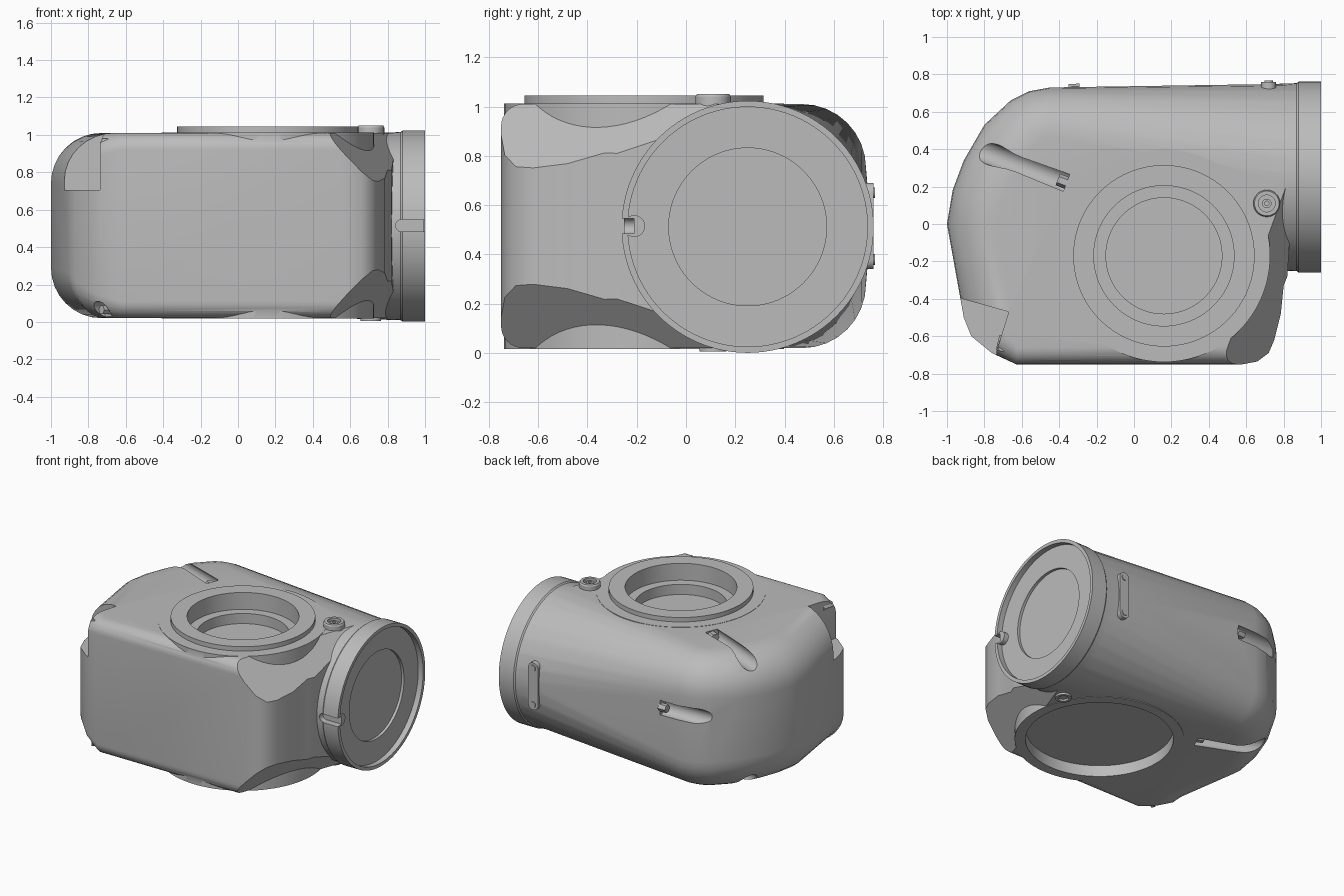
import bpy, bmesh, math
from mathutils import Vector, Matrix

cube = bpy.data.objects.get("Cube")
if cube:
    bpy.data.objects.remove(cube, do_unlink=True)

grey = bpy.data.materials.new("cast_grey")
grey.use_nodes = True
grey.diffuse_color = (0.5, 0.5, 0.5, 1)
grey.node_tree.nodes["Principled BSDF"].inputs["Base Color"].default_value = (0.5, 0.5, 0.5, 1)

MID = 0.515          # half height of the housing
HALF = 0.495
RING = (0.16, -0.17)  # axis of the vertical boss
BARREL = (0.25, 0.512)  # y, z axis of the horizontal barrel


def finish(name, bm):
    bmesh.ops.recalc_face_normals(bm, faces=bm.faces)
    mesh = bpy.data.meshes.new(name)
    bm.to_mesh(mesh)
    bm.free()
    mesh.materials.append(grey)
    ob = bpy.data.objects.new(name, mesh)
    bpy.context.collection.objects.link(ob)
    return ob


def skin(bm, rings):
    """Bridge equal closed loops of vertices and cap both ends."""
    n = len(rings[0])
    for a, b in zip(rings, rings[1:]):
        for i in range(n):
            j = (i + 1) % n
            bm.faces.new((a[i], a[j], b[j], b[i]))
    bm.faces.new(rings[0])
    bm.faces.new(rings[-1])


def lathe(name, profile, origin=(0, 0, 0), axis=(0, 0, 1), segs=96):
    """Turn (radius, height) points around an axis."""
    turn = Vector(axis).to_track_quat('Z', 'Y').to_matrix().to_4x4()
    mat = Matrix.Translation(origin) @ turn
    bm = bmesh.new()
    angles = [2 * math.pi * i / segs for i in range(segs)]
    skin(bm, [[bm.verts.new(mat @ Vector((r * math.cos(a), r * math.sin(a), h)))
               for a in angles] for r, h in profile])
    return finish(name, bm)


def tube(name, p, q, r, segs=32):
    d = Vector(q) - Vector(p)
    return lathe(name, [(r, 0), (r, d.length)], p, d, segs)


def prism(name, pts, low, high, mat=Matrix()):
    bm = bmesh.new()
    skin(bm, [[bm.verts.new(mat @ Vector((x, y, h))) for x, y in pts] for h in (low, high)])
    return finish(name, bm)


def combine(target, tool, mode):
    mod = target.modifiers.new("shape", 'BOOLEAN')
    mod.operation = mode
    mod.solver = 'EXACT'
    mod.object = tool
    bpy.context.view_layer.objects.active = target
    bpy.ops.object.modifier_apply(modifier=mod.name)
    bpy.data.objects.remove(tool, do_unlink=True)


# Main housing: plan outline with an edge rounding radius at each point
outline = [
    (-.63, -.75, .09), (.58, -.75, .09), (.66, -.735, .09), (.72, -.69, .09),
    (.75, -.62, .09), (.785, -.48, .09), (.8, -.33, .05), (.82, -.28, .04),
    (.85, .2, .01), (.86, .75, .49), (-.45, .73, .26), (-.56, .71, .26),
    (-.66, .66, .26), (-.8, .53, .27), (-.91, .34, .27), (-.97, .18, .27),
    (-1, 0, .27), (-.91, -.5, .25), (-.87, -.6, .2), (-.76, -.69, .13)]


def inward(i):
    x, y, r = outline[i]
    if x > .8 and y > .5:
        return Vector((0, -1))
    a, b = outline[i - 1], outline[(i + 1) % len(outline)]
    return Vector((a[1] - b[1], b[0] - a[0])).normalized()


bm = bmesh.new()
rings = []
STEPS = 8
levels = [(-1, k) for k in range(STEPS, -1, -1)] + [(1, k) for k in range(STEPS + 1)]
for side, k in levels:
    ang = math.pi / 2 * k / STEPS
    ring = []
    for i, (x, y, r) in enumerate(outline):
        d = inward(i) * r * (1 - math.cos(ang))
        z = MID + side * (HALF - r * (1 - math.sin(ang)))
        ring.append(bm.verts.new((x + d.x, y + d.y, z)))
    rings.append(ring)
skin(bm, rings)

# Sloped corners beside the barrel, above and below
for side in (1, -1):
    cut = bmesh.ops.bisect_plane(
        bm, geom=bm.verts[:] + bm.edges[:] + bm.faces[:], clear_outer=True,
        plane_co=(.64, -.3, MID + side * .485), plane_no=(1.1, -.4, side))
    edges = [e for e in cut["geom_cut"] if isinstance(e, bmesh.types.BMEdge)]
    bmesh.ops.holes_fill(bm, edges=edges)
housing = finish("housing", bm)

# Vertical boss and top flange
combine(housing, lathe("boss", [(.568, .017), (.568, 1.012)], (*RING, 0)), 'UNION')
combine(housing, lathe("flange", [(.485, .95), (.485, 1.045)], (*RING, 0)), 'UNION')

# Horizontal barrel with a recessed end face
barrel = lathe("barrel", [(.46, -.4), (.503, .87), (.511, .88), (.511, 1), (.486, 1),
                          (.486, .96), (.32, .96), (.32, .94)], (0, *BARREL), (1, 0, 0))
combine(housing, barrel, 'UNION')
combine(housing, tube("rim_lug", (.9, -.21, MID), (.995, -.21, MID), .044), 'UNION')

# Stepped bore on top and shallow recess below
combine(housing, lathe("bore", [(.31, .845), (.31, .92), (.375, .92), (.375, 1.2)],
                       (*RING, 0)), 'DIFFERENCE')
combine(housing, lathe("recess", [(.495, -.2), (.495, .1)], (*RING, 0)), 'DIFFERENCE')

# Key slot in the barrel rim
combine(housing, tube("slot_end", (.875, -.4, MID), (.875, -.21, MID), .032), 'DIFFERENCE')
slot = [(.875, MID - .031), (1.1, MID - .031), (1.1, MID + .031), (.875, MID + .031)]
upright = Matrix.Rotation(math.pi / 2, 4, 'X')  # plan y becomes z, height becomes -y
combine(housing, prism("slot", slot, .21, .4, upright), 'DIFFERENCE')

# Bolt channels: start at the bolt head, run outwards
channels = [((-.36, .22, MID + .46), (-.95, .445, MID + .44), .06),
            ((-.36, .22, MID - .46), (-.95, .445, MID - .44), .06),
            ((-.3, .72, .62), (-.8, .7, .62), .055),
            ((-.69, -.64, MID - .45), (-.9, -.8, MID - .45), .045)]
for p, q, r in channels:
    combine(housing, tube("channel", p, q, r), 'DIFFERENCE')
    step = (Vector(q) - Vector(p)).normalized() * .05
    tube("channel_bolt", Vector(p) - step * .2, Vector(p) + step, r * .55, 6)

# Corner pocket at the front
pocket = [(-.99, -.38), (-.92, -.4), (-.67, -.47), (-.735, -.68), (-.75, -.85), (-1.1, -.85)]
combine(housing, prism("pocket", pocket, .705, 1.2), 'DIFFERENCE')
tube("pocket_bolt", (-.69, -.6, .955), (-.71, -.68, .955), .03, 6)

# Plugs beside the boss
lathe("top_plug", [(.072, .9), (.072, 1.04), (.066, 1.05), (.045, 1.05), (.045, 1.025),
                   (.025, 1.025), (.025, 1.04), (.012, 1.04), (.012, 1.02)],
      (.71, .11, 0), segs=48)
lathe("bottom_plug", [(.055, .1), (.055, .006), (.035, .006), (.035, .03)],
      (.71, .11, 0), segs=48)

# Small rounded plate with two screws on the back
strap = []
for i in range(24):
    a = 2 * math.pi * (i + .5) / 24
    end = .135 if math.sin(a) > 0 else -.135
    strap.append((.72 + .04 * math.cos(a), MID + end + .04 * math.sin(a)))
prism("back_plate", strap, -.76, -.68, upright)
for s in (-1, 1):
    z = MID + s * .135
    tube("plate_screw", (.72, .74, z), (.72, .766, z), .022, 24)

# Smooth shading with crisp edges
bpy.ops.object.select_all(action='DESELECT')
for ob in bpy.context.scene.objects:
    if ob.type == 'MESH' and grey.name in ob.data.materials:
        ob.select_set(True)
bpy.context.view_layer.objects.active = housing
bpy.ops.object.shade_smooth_by_angle(angle=math.radians(30))
